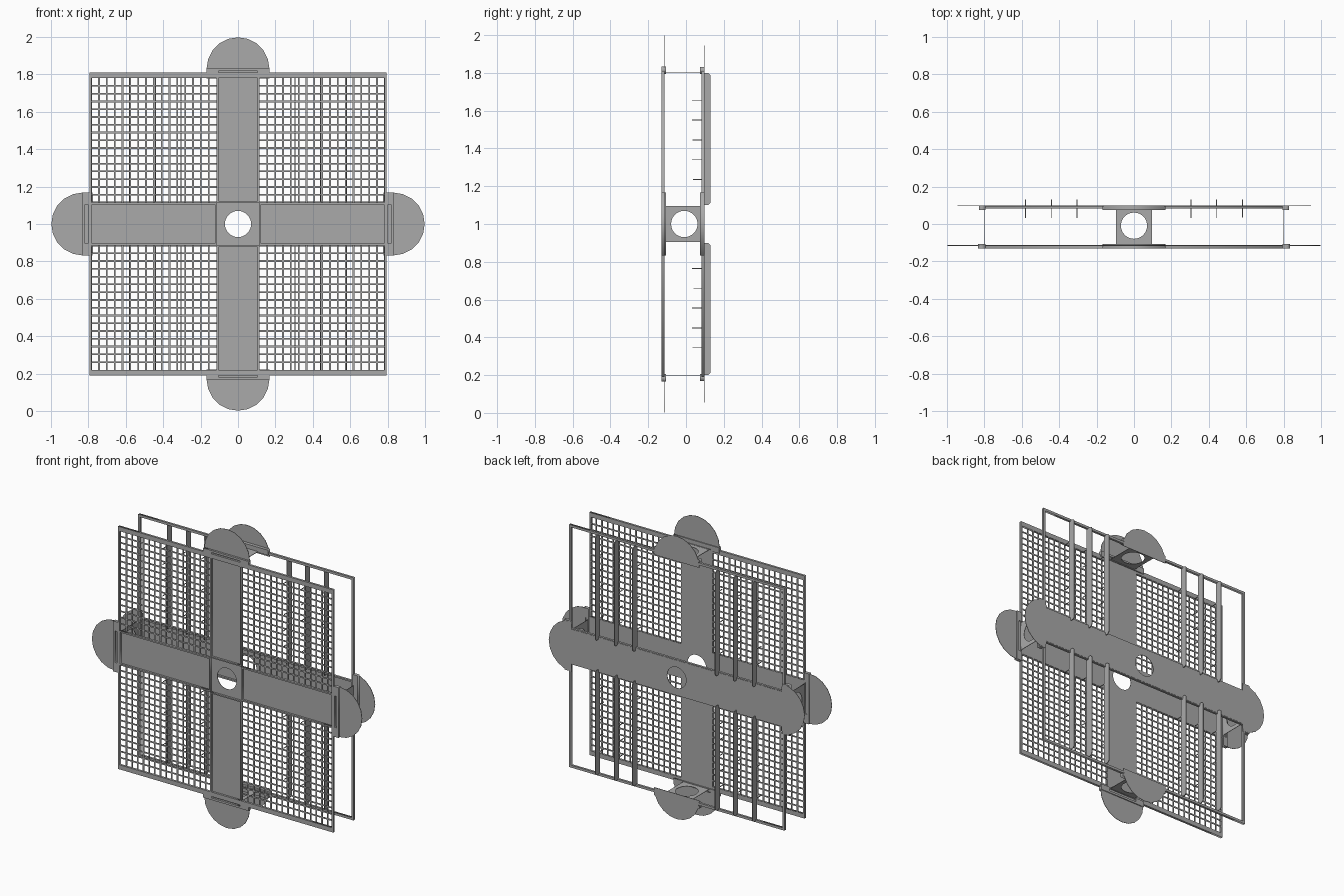
import bpy, bmesh, math, random
from mathutils import Matrix, Vector

random.seed(4)
cube = bpy.data.objects.get("Cube")
if cube:
    bpy.data.objects.remove(cube)

grey = bpy.data.materials.new("plain_grey")
grey.use_nodes = True
tone = (0.4, 0.4, 0.4, 1)
grey.diffuse_color = tone
grey.node_tree.nodes["Principled BSDF"].inputs["Base Color"].default_value = tone

FRONT, BACK = -0.115, 0.097      # sheet planes
RIM = 0.015                      # raised edging depth
HX, HZ = 0.795, 0.81             # half size of the frames
BEAM, TAB, HOLE = 0.115, 0.168, 0.07
END = 0.8                        # where the end plates stand
UP = Matrix.Translation((0, 0, 1))


def finish(name, mesh):
    mesh.materials.clear()
    mesh.materials.append(grey)
    obj = bpy.data.objects.new(name, mesh)
    bpy.context.collection.objects.link(obj)
    return obj


def sheet(name, loops, thick, matrix):
    """Flat plate from an outline; later loops are holes."""
    curve = bpy.data.curves.new(name, "CURVE")
    curve.dimensions, curve.fill_mode, curve.extrude = "2D", "BOTH", thick / 2
    for loop in loops:
        spline = curve.splines.new("POLY")
        spline.points.add(len(loop) - 1)
        for point, (u, v) in zip(spline.points, loop):
            point.co = (u, v, 0, 1)
        spline.use_cyclic_u = True
    temp = bpy.data.objects.new(name, curve)
    mesh = bpy.data.meshes.new_from_object(temp)
    bpy.data.objects.remove(temp)
    mesh.transform(matrix)
    return finish(name, mesh)


def boxes(name, spans):
    """One mesh of boxes given as (x0, x1, y0, y1, z0, z1), z from the middle."""
    bm = bmesh.new()
    for x0, x1, y0, y1, z0, z1 in spans:
        m = UP @ Matrix.Translation(((x0 + x1) / 2, (y0 + y1) / 2, (z0 + z1) / 2))
        m = m @ Matrix.Diagonal((abs(x1 - x0), abs(y1 - y0), abs(z1 - z0), 1))
        bmesh.ops.create_cube(bm, size=1, matrix=m)
    mesh = bpy.data.meshes.new(name)
    bm.to_mesh(mesh)
    bm.free()
    return finish(name, mesh)


def arc(cx, cy, r, a0, a1, n):
    return [(cx + r * math.cos(math.radians(a0 + (a1 - a0) * i / n)),
             cy + r * math.sin(math.radians(a0 + (a1 - a0) * i / n))) for i in range(n + 1)]


def turn(points, quarter):
    for _ in range(quarter):
        points = [(-v, u) for u, v in points]
    return points


def rect(u0, u1, v0, v1):
    return [(u0, v0), (u1, v0), (u1, v1), (u0, v1)]


def upright(y):
    return Matrix.Translation((0, y, 1)) @ Matrix.Rotation(math.pi / 2, 4, "X")


def ring(name, outer, inner, y0, y1):
    sheet(name, [outer, inner], y1 - y0, upright((y0 + y1) / 2))


hub = arc(0, 0, HOLE, 0, 360, 32)[:-1]
shoulder = END - 0.005
front_disc = arc(0.83, 0, TAB, -90, 90, 10)
back_lip = 0.777
back_disc = arc(back_lip, 0, TAB, -90, 90, 10)

# Front cross with rounded ends
arm = [(BEAM, -BEAM), (shoulder, -BEAM), (shoulder, -TAB)] + front_disc
arm += [(shoulder, TAB), (shoulder, BEAM)]
cross = [p for q in range(4) for p in turn(arm, q)]
sheet("front_cross", [cross, hub], 0.003, upright(FRONT))

# Raised edging round each arm panel, and slotted end tabs
for q, side in enumerate(("left", "top", "right", "bottom")):
    ring(f"{side}_panel_edging", turn(rect(BEAM, 0.795, -BEAM, BEAM), q),
         turn(rect(BEAM + 0.008, 0.78, -0.105, 0.105), q), FRONT - RIM, FRONT)
    ring(f"{side}_front_tab", turn(rect(shoulder, 0.833, -TAB, TAB), q),
         turn(rect(0.803, 0.819, -0.105, 0.105), q), FRONT - RIM, FRONT + 0.008)
    tab = turn(rect(shoulder, 0.83, -TAB, TAB), q)
    sheet(f"{side}_back_tab", [tab], 0.023, upright(BACK - 0.0115))

# Front and back frames
opening = rect(-HX + 0.012, HX - 0.012, -HZ + 0.03, HZ - 0.03)
ring("front_frame", rect(-HX, HX, -HZ, HZ), opening, FRONT - RIM, FRONT)
opening = rect(-HX + 0.014, HX - 0.014, -HZ + 0.016, HZ - 0.016)
ring("back_frame", rect(-HX, HX, -HZ, HZ), opening, BACK - RIM, BACK)

# Wire mesh in the four front openings
wires, cells, w, d = [], 16, 0.0045, 0.002
lo, hx, hz = BEAM, HX - 0.01, HZ - 0.03
for sx in (-1, 1):
    for sz in (-1, 1):
        for i in range(1, cells):
            x = sx * (lo + (hx - lo) * i / cells)
            z = sz * (lo + (hz - lo) * i / cells)
            wires.append((x - w, x + w, FRONT - d, FRONT + d, sz * lo, sz * hz))
            wires.append((sx * lo, sx * hx, FRONT - d, FRONT + d, z - w, z + w))
boxes("front_wire_mesh", wires)

# Back beam with rounded ends, and the rounded top and bottom lips
half = [(shoulder - 0.02, -BEAM), (back_lip, -TAB)] + back_disc[1:-1]
half += [(back_lip, TAB), (shoulder - 0.02, BEAM)]
sheet("back_beam", [half + turn(half, 2), hub], 0.003, upright(BACK))
boxes("back_beam_edging", [(-HX, HX, BACK - RIM, BACK, s * BEAM - 0.005, s * BEAM + 0.005)
                           for s in (-1, 1)])
for q, side in ((1, "top"), (3, "bottom")):
    sheet(f"{side}_back_lip", [turn(back_disc, q)], 0.003, upright(BACK))

# End plates with a round hole, joining front to back
mid, deep = (FRONT + BACK) / 2, (BACK - FRONT) / 2
plate = [rect(-0.095, 0.095, -deep, deep), hub]
for q, side in enumerate(("left", "top", "right", "bottom")):
    facing = Matrix.Rotation(-q * math.pi / 2, 4, "Y") @ Matrix.Translation((END, 0, 0))
    lay = Matrix(((0, 0, 1, 0), (0, 1, 0, 0), (-1, 0, 0, 0), (0, 0, 0, 1)))
    sheet(f"{side}_end_plate", plate, 0.003,
          Matrix.Translation((0, mid, 1)) @ facing @ lay)

# Thin upright fins behind the back frame, with small pins
edgewise = Matrix(((0, 0, 1, 0), (1, 0, 0, 0), (0, 1, 0, 0), (0, 0, 0, 1)))
r, tip = 0.02, 0.13
fin = [(BACK - RIM, 0.1)] + arc(tip - r, 0.1 + r, r, -90, 0, 4)
fin += arc(tip - r, 0.8 - r, r, 0, 90, 4) + [(BACK - RIM, 0.8)]
pins = []
for x in (-0.58, -0.44, -0.305, 0.305, 0.44, 0.58):
    for s, level in ((1, "upper"), (-1, "lower")):
        outline = [(u, s * v) for u, v in fin]
        sheet(f"{level}_fin", [outline], 0.005, Matrix.Translation((x, 0, 1)) @ edgewise)
        for i in range(5):
            z = s * (0.235 + 0.105 * i)
            y = random.uniform(0.03, 0.055)
            pins.append((x - 0.002, x + 0.002, y, BACK, z - 0.002, z + 0.002))
boxes("fin_pins", pins)
